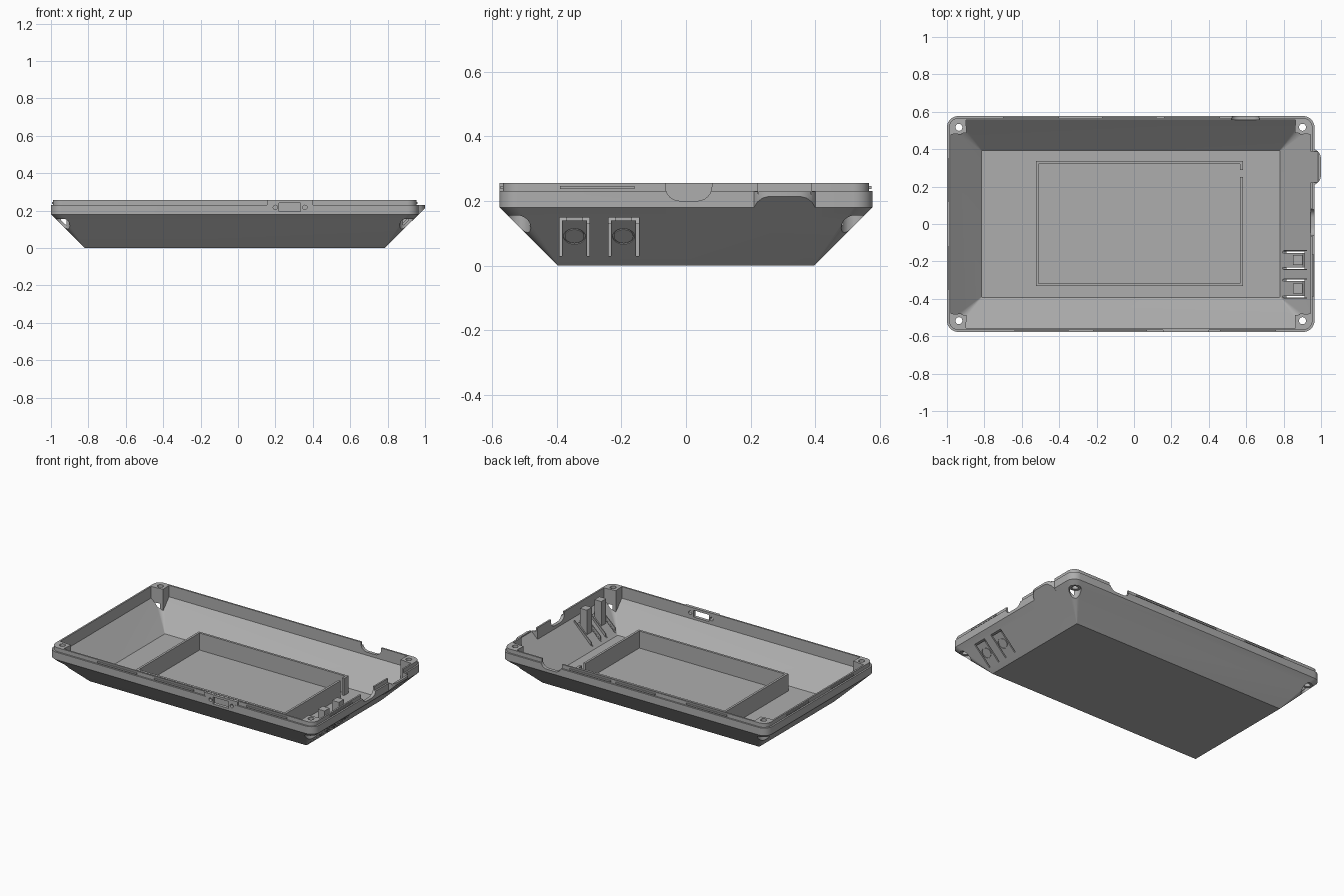
import bpy, bmesh, math
from mathutils import Matrix, Vector

old = bpy.data.objects.get("Cube")
if old:
    bpy.data.objects.remove(old, do_unlink=True)

GREY = (0.42, 0.42, 0.42, 1)
mat = bpy.data.materials.new("plain grey")
mat.use_nodes = True
mat.diffuse_color = GREY
mat.node_tree.nodes["Principled BSDF"].inputs["Base Color"].default_value = GREY

L, R, W = -1.0, 0.965, 0.577          # rim extents
TOP, RIM, KNEE = 0.256, 0.23, 0.18    # lip, rim and slope heights
FOOT_R = 0.785                        # right edge of the flat bottom


def finish(bm, name):
    bmesh.ops.recalc_face_normals(bm, faces=bm.faces)
    mesh = bpy.data.meshes.new(name)
    bm.to_mesh(mesh)
    bm.free()
    mesh.materials.append(mat)
    obj = bpy.data.objects.new(name, mesh)
    bpy.context.collection.objects.link(obj)
    return obj


def loft(name, rings, seg=8):
    """Stack rounded rectangles (inset, corner radius, z) into a solid."""
    bm = bmesh.new()
    loops = []
    for inset, r, z in rings:
        x0, x1, y = L + inset, R - inset, W - inset
        loop = []
        centres = [(x1 - r, y - r), (x0 + r, y - r), (x0 + r, r - y), (x1 - r, r - y)]
        for k, (cx, cy) in enumerate(centres):
            for i in range(seg + 1):
                a = math.pi / 2 * (k + i / seg)
                loop.append(bm.verts.new((cx + r * math.cos(a), cy + r * math.sin(a), z)))
        loops.append(loop)
    for a, b in zip(loops, loops[1:]):
        for i in range(len(a)):
            j = (i + 1) % len(a)
            bm.faces.new((a[i], a[j], b[j], b[i]))
    bm.faces.new(loops[0])
    bm.faces.new(loops[-1])
    return finish(bm, name)


def prism(name, pts, axis, a, b):
    """Extrude a polygon along an axis from a to b."""
    place = {"x": lambda p, t: (t, p[0], p[1]),
             "y": lambda p, t: (p[0], t, p[1]),
             "z": lambda p, t: (p[0], p[1], t)}[axis]
    bm = bmesh.new()
    face = bm.faces.new([bm.verts.new(place(p, a)) for p in pts])
    ext = bmesh.ops.extrude_face_region(bm, geom=[face])
    move = Vector(place((0, 0), b - a))
    bmesh.ops.translate(bm, vec=move, verts=[v for v in ext["geom"] if isinstance(v, bmesh.types.BMVert)])
    return finish(bm, name)


def box(name, x0, x1, y0, y1, z0, z1):
    return prism(name, [(x0, y0), (x1, y0), (x1, y1), (x0, y1)], "z", z0, z1)


def cylinder(name, r, depth, loc, rot=None, seg=24):
    bm = bmesh.new()
    m = Matrix.Translation(loc) @ (rot or Matrix())
    bmesh.ops.create_cone(bm, cap_ends=True, segments=seg, radius1=r, radius2=r, depth=depth, matrix=m)
    return finish(bm, name)


def combine(obj, other, op="DIFFERENCE"):
    mod = obj.modifiers.new("combine", "BOOLEAN")
    mod.operation, mod.object, mod.solver = op, other, "EXACT"
    bpy.context.view_layer.update()
    mesh = bpy.data.meshes.new_from_object(obj.evaluated_get(bpy.context.evaluated_depsgraph_get()))
    obj.modifiers.clear()
    obj.data = mesh
    bpy.data.objects.remove(other, do_unlink=True)


def notch(c, half, z, r=0.045):
    """Open-topped opening outline with rounded lower corners."""
    pts = [(c - half, 0.3)]
    for i in range(7):
        a = math.pi / 2 * i / 6
        pts.append((c - half + r - r * math.cos(a), z + r - r * math.sin(a)))
    return pts + [(2 * c - p[0], p[1]) for p in reversed(pts)]


# Outer body: sloped tub, vertical rim and stepped lip
shell = loft("case_shell", [(KNEE, 0.003, 0), (0, 0.06, KNEE), (0, 0.06, RIM),
                            (0.011, 0.05, RIM), (0.011, 0.05, TOP)])

# Bulge on the right rim, trimmed to the slope below
half = [(0.93, 0.095), (0.965, 0.095), (0.982, 0.085), (0.995, 0.068), (1.0, 0.048)]
plan = [(x, 0.305 - d) for x, d in half] + [(x, 0.305 + d) for x, d in reversed(half)]
bulge = prism("bulge", plan, "z", 0.1, RIM - 0.001)
combine(bulge, prism("trim", [(FOOT_R + 0.001, 0), (1.1, 0), (1.1, 0.314)], "y", 0.1, 0.5))
combine(shell, bulge, "UNION")

# Flush connector plate on the front lip
combine(shell, box("plate", 0.155, 0.40, -W + 0.0005, -0.56, 0.2, TOP - 0.0005), "UNION")

# Cavity, keeping solid screw posts in the corners
cavity = loft("cavity", [(KNEE + 0.005, 0.003, 0.016), (0.022, 0.045, 0.179), (0.022, 0.045, 0.3)])
corners = [(sx, sy) for sx in (-1, 1) for sy in (-1, 1)]


def corner_point(sx, sy, dx, dy):
    return ((R - dx) if sx > 0 else (L + dx), sy * (W - dy))


for sx, sy in corners:
    pts = [corner_point(sx, sy, *d) for d in ((-0.1, -0.1), (0.095, -0.1), (0.105, 0.09), (-0.1, 0.11))]
    combine(cavity, prism("post", pts, "z", -0.1, 0.4))
combine(shell, cavity)

# Screw holes with wide recesses from below
for sx, sy in corners:
    x, y = corner_point(sx, sy, 0.064, 0.06)
    combine(shell, cylinder("recess", 0.037, 0.2, (x, y, 0.055)))
    combine(shell, cylinder("screw_hole", 0.019, 0.4, (x, y, 0.2), seg=12))

# Bulge pocket and rounded port openings
combine(shell, prism("pocket", [(0.9, 0.136), (0.985, 0.221), (0.985, 0.3), (0.9, 0.3)], "y", 0.222, 0.388))
combine(shell, prism("side_port", notch(0.008, 0.072, 0.2), "x", 0.9, 1.1))
combine(shell, prism("back_port", notch(0.595, 0.075, 0.2), "y", 0.5, 0.7))

# Connector window and its two screw holes
combine(shell, box("window", 0.22, 0.335, -0.7, -0.5, 0.195, 0.24))
for x in (0.2, 0.358):
    combine(shell, cylinder("small_hole", 0.012, 0.2, (x, -0.57, 0.217), Matrix.Rotation(math.pi / 2, 4, "X"), 16))

# Flexible button tabs: U-shaped slits and a round groove in the right slope
TABS = (-0.345, -0.193)
for y in TABS:
    for s in (-1, 1):
        combine(shell, box("slit", 0.7, 0.945, y + s * 0.043 - 0.004, y + s * 0.043 + 0.004, 0.03, 0.146))
    combine(shell, box("slit", 0.8, 0.945, y - 0.047, y + 0.047, 0.14, 0.148))
    tilt = Matrix.Translation((FOOT_R + 0.09, y, 0.09)) @ Matrix.Rotation(math.radians(135), 4, "Y")
    ring = bmesh.new()
    n = 28
    loops = [[ring.verts.new(tilt @ Vector((r * math.cos(t), r * math.sin(t), h)))
              for t in (2 * math.pi * i / n for i in range(n))]
             for r, h in ((0.030, -0.004), (0.034, -0.004), (0.034, 0.004), (0.030, 0.004))]
    for k in range(4):
        a, b = loops[k], loops[(k + 1) % 4]
        for i in range(n):
            j = (i + 1) % n
            ring.faces.new((a[i], a[j], b[j], b[i]))
    combine(shell, finish(ring, "groove"))

    # Push post and thin guide rails inside
    prism("button_post", [(0.85, 0.078), (0.90, 0.128), (0.90, 0.25), (0.85, 0.25)], "y", y - 0.026, y + 0.026)
    for s in (-1, 1):
        edge = y + s * 0.051
        prism("guide_rail", [(0.80, 0.03), (0.925, 0.155), (0.925, 0.175), (0.80, 0.06)],
              "y", edge - 0.003, edge + 0.003)

# Snap ridges along the lip
for y, spans in ((-1, ((-0.64, -0.35), (-0.22, 0.07), (0.46, 0.76))),
                 (1, ((-0.70, -0.40), (-0.17, 0.12), (0.16, 0.46)))):
    for a, b in spans:
        box("snap_ridge", a, b, *sorted((y * 0.56, y * 0.573)), 0.236, 0.246)
for x0, x1, a, b in ((L + 0.005, L + 0.015, 0.12, 0.35), (L + 0.005, L + 0.015, -0.35, -0.12),
                     (R - 0.015, R - 0.005, -0.39, -0.16)):
    box("snap_ridge", x0, x1, a, b, 0.236, 0.246)

# Inner compartment walls with a cable gap in the right wall
T, H = 0.015, 0.13
X0, X1, Y0, Y1 = -0.525, 0.582, -0.332, 0.337
box("tray_wall_left", X0, X0 + T, Y0, Y1, 0.01, H)
box("tray_wall_front", X0 + T, X1 - T, Y0, Y0 + T, 0.01, H)
box("tray_wall_back", X0 + T, X1 - T, Y1 - T, Y1, 0.01, H)
box("tray_wall_right", X1 - T, X1, Y0, 0.25, 0.01, H)
box("tray_wall_stub", X1 - T, X1, 0.29, Y1, 0.01, H)

# Smooth the rounded corners and holes, keep edges sharp
bpy.ops.object.select_all(action="DESELECT")
shell.select_set(True)
bpy.context.view_layer.objects.active = shell
bpy.ops.object.shade_smooth_by_angle(angle=math.radians(25))
